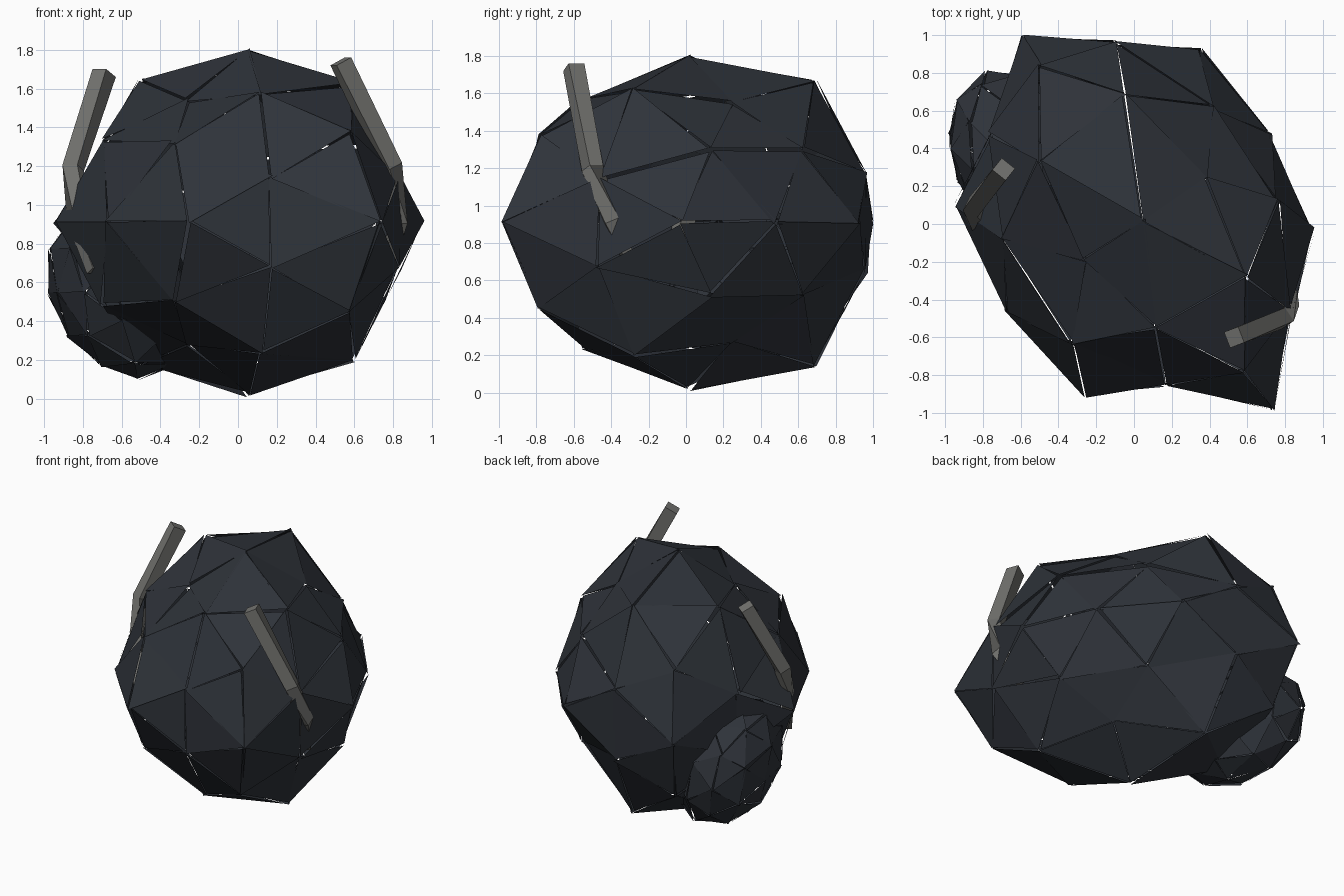
import bpy, bmesh, random
from math import radians
from mathutils import Vector, Matrix
from itertools import product

if "Cube" in bpy.data.objects:
    bpy.data.objects.remove(bpy.data.objects["Cube"])

random.seed(4)


def material(name, rgb):
    m = bpy.data.materials.new(name)
    m.diffuse_color = (*rgb, 1)
    m.use_nodes = True
    m.node_tree.nodes["Principled BSDF"].inputs["Base Color"].default_value = m.diffuse_color
    return m


STONE = material("dark_stone", (0.028, 0.033, 0.042))
SPIKE = material("grey_spike", (0.17, 0.17, 0.16))


def finish(bm, name, mat):
    me = bpy.data.meshes.new(name)
    bm.to_mesh(me)
    bm.free()
    me.materials.append(mat)
    ob = bpy.data.objects.new(name, me)
    bpy.context.collection.objects.link(ob)
    return ob


def sphere_points():
    """12 icosahedron corners, edge up, plus the 30 edge midpoints."""
    t = (1 + 5 ** 0.5) / 2
    base = []
    for a, b in product((-1, 1), (-t, t)):
        base += [Vector((a, 0, b)), Vector((0, b, a)), Vector((b, a, 0))]
    mids = [(p + q) / 2 for i, p in enumerate(base) for q in base[:i]
            if (p - q).length < 2.1]
    return [p.normalized() for p in base + mids]


def rock(name, centre, size, turn, crack, lean=0, shape=None):
    """Faceted boulder whose triangles are split and slightly shifted."""
    bm = bmesh.new()
    for p in sphere_points():
        bm.verts.new(p)
    bmesh.ops.convex_hull(bm, input=bm.verts[:])
    bmesh.ops.recalc_face_normals(bm, faces=bm.faces[:])
    m = Matrix.Rotation(radians(turn), 3, 'Z') @ Matrix.Diagonal(size)
    c = Vector(centre)
    for v in bm.verts:
        co = m @ v.co + c
        co.x -= lean * v.co.z
        if shape:  # pull to the nearest irregular point, mirrored up/down
            dz = co.z - c.z
            k = min(shape, key=lambda s: (Vector(s) - Vector((co.x, co.y, abs(dz)))).length)
            co = Vector((k[0], k[1], c.z + (k[2] if dz >= 0 else -k[2])))
        v.co = co
    bmesh.ops.split_edges(bm, edges=bm.edges[:])
    for v in bm.verts:
        v.co += Vector([random.uniform(-crack, crack) for _ in range(3)])
        v.co.z = max(v.co.z, 0)
    return finish(bm, name, STONE)


# irregular corner points of the main boulder (x, y, height from middle)
knobs = [
    (.74, -.98, 0), (.95, -.03, 0), (.72, .48, 0), (.35, .93, 0),
    (-.60, .99, 0), (-.95, .10, 0), (-.68, -.47, 0), (-.25, -.91, 0),
    (.05, .02, .89),
    (.38, .25, .64), (-.26, -.19, .63),
    (-.05, .69, .76), (-.50, .33, .73), (.60, -.28, .71), (.12, -.55, .67),
    (-.50, .84, .46), (.58, -.78, .46),
    (.41, .62, .39), (.76, .13, .39), (-.33, -.63, .41), (-.70, -.08, .42),
    (-.09, .96, .26), (-.76, .48, .23), (.83, -.47, .23), (.17, -.85, .23)]
rock("main_boulder", (.04, 0, .91), (.87, 1.18, .9), 34, .013, shape=knobs)

# smaller boulder at the back left
rock("small_boulder", (-.60, .36, .55), (.36, .48, .45), 22, .01, lean=.09)


def spike(name, path, widths):
    """Bent square bar along a path."""
    bm = bmesh.new()
    pts = [Vector(p) for p in path]
    rings = []
    for i, p in enumerate(pts):
        d = pts[min(i + 1, len(pts) - 1)] - pts[max(i - 1, 0)]
        q = d.to_track_quat('Z', 'Y')
        h = widths[i] / 2
        rings.append([bm.verts.new(p + q @ Vector((x * h, y * h, 0)))
                      for x, y in ((-1, -1), (1, -1), (1, 1), (-1, 1))])
    for a, b in zip(rings, rings[1:]):
        for j in range(4):
            k = (j + 1) % 4
            bm.faces.new((a[j], a[k], b[k], b[j]))
    bm.faces.new(rings[0])
    bm.faces.new(rings[-1])
    bmesh.ops.recalc_face_normals(bm, faces=bm.faces[:])
    return finish(bm, name, SPIKE)


# two bent spikes clasping the sides
spike("right_spike", [(.53, -.60, 1.74), (.79, -.50, 1.20), (.83, -.40, .92),
                      (.76, -.28, .66)], (.09, .085, .08, .05))
spike("left_spike", [(-.69, .29, 1.68), (-.85, .09, 1.19), (-.83, .00, .93),
                     (-.74, -.12, .66)], (.09, .085, .08, .06))
